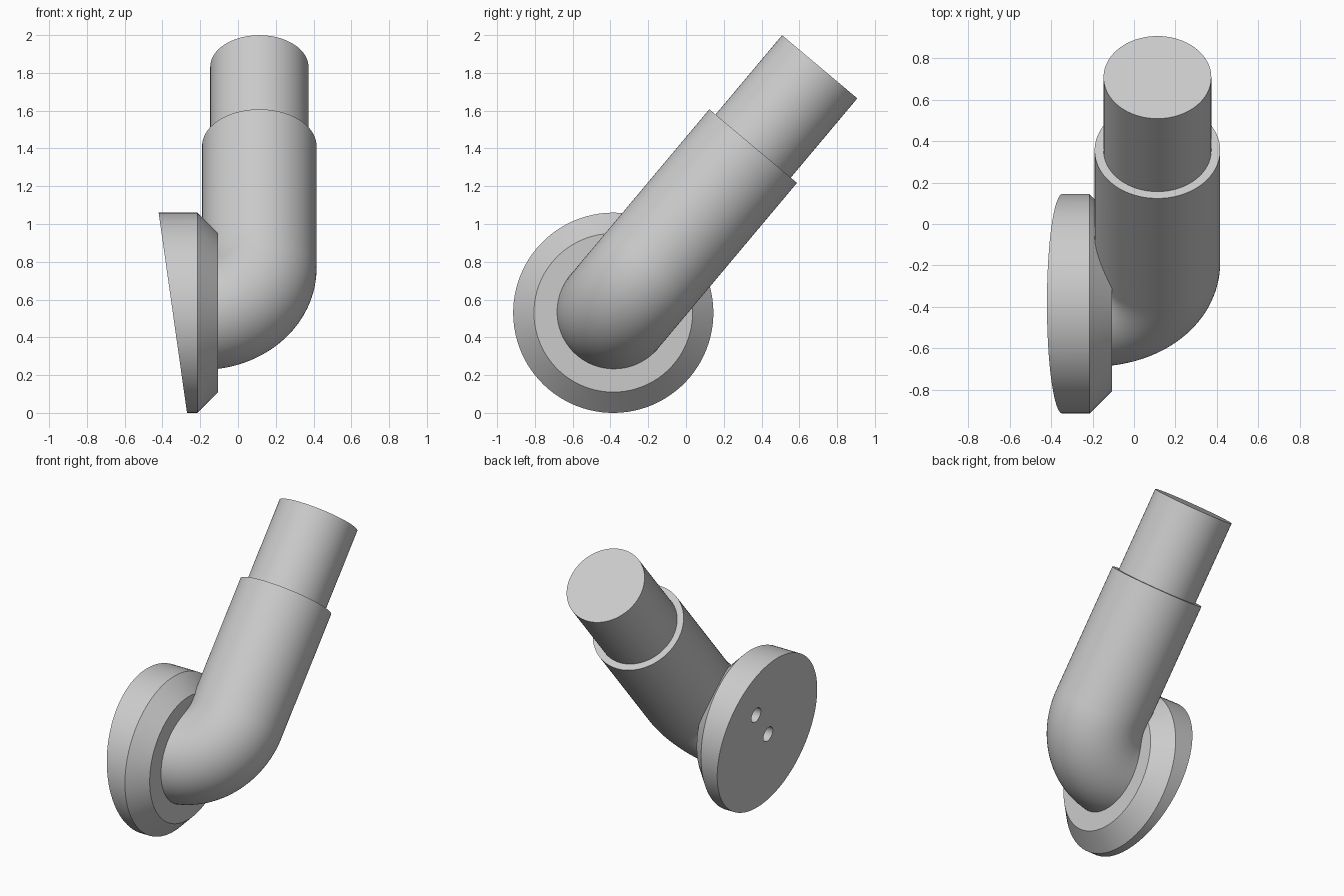
import bpy
import bmesh
import math
from mathutils import Vector

if "Cube" in bpy.data.objects:
    bpy.data.objects.remove(bpy.data.objects["Cube"], do_unlink=True)

SIDES = 96
BASE = Vector((0, -0.385, 0.53))                 # flange centre in y and z
X = Vector((1, 0, 0))
TILT = math.radians(50)
ARM = Vector((0, math.cos(TILT), math.sin(TILT)))  # direction of the straight arm
SIDE = X.cross(ARM)                              # normal of the bend plane
ARM_X = 0.113
BEND = 0.31

grey = bpy.data.materials.new("plain_grey")
grey.use_nodes = True
grey.diffuse_color = (0.6, 0.6, 0.6, 1)
grey.node_tree.nodes["Principled BSDF"].inputs["Base Color"].default_value = (0.6, 0.6, 0.6, 1)


def loft(name, stations, cut=None):
    """Closed round body through (centre, direction, radius) stations."""
    bm = bmesh.new()
    rings = []
    for centre, normal, radius in stations:
        v = normal.cross(SIDE)
        rings.append([bm.verts.new(centre + radius * (math.cos(a) * SIDE + math.sin(a) * v))
                      for a in (2 * math.pi * i / SIDES for i in range(SIDES))])
    for low, high in zip(rings, rings[1:]):
        for i in range(SIDES):
            j = (i + 1) % SIDES
            bm.faces.new((low[i], low[j], high[j], high[i]))
    bm.faces.new(rings[0])
    bm.faces.new(rings[-1])
    if cut:
        geom = bm.verts[:] + bm.edges[:] + bm.faces[:]
        res = bmesh.ops.bisect_plane(bm, geom=geom, plane_co=cut[0], plane_no=cut[1], clear_inner=True)
        edges = [e for e in res["geom_cut"] if isinstance(e, bmesh.types.BMEdge)]
        bmesh.ops.holes_fill(bm, edges=edges)
    bmesh.ops.recalc_face_normals(bm, faces=bm.faces[:])
    mesh = bpy.data.meshes.new(name)
    bm.to_mesh(mesh)
    bm.free()
    mesh.materials.append(grey)
    obj = bpy.data.objects.new(name, mesh)
    bpy.context.collection.objects.link(obj)
    return obj


def activate(obj):
    bpy.ops.object.select_all(action="DESELECT")
    obj.select_set(True)
    bpy.context.view_layer.objects.active = obj


# Wall flange: bevelled disc with a slanted back face
flange = loft("wall_flange",
              [(BASE + X * x, X, r) for x, r in ((-0.6, 0.53), (-0.215, 0.53), (-0.105, 0.42))],
              cut=(BASE - X * 0.345, Vector((1.06, 0, 0.15)).normalized()))

# Two screw holes in the back of the flange
for offset in (-0.02, 0.245):
    spot = BASE + ARM * offset
    drill = loft("hole_cutter", [(spot + X * x, X, 0.05) for x in (-0.6, -0.21)])
    drill.hide_render = True
    activate(flange)
    mod = flange.modifiers.new("hole", "BOOLEAN")
    mod.operation = "DIFFERENCE"
    mod.solver = "EXACT"
    mod.object = drill
    bpy.ops.object.modifier_apply(modifier=mod.name)
    bpy.data.objects.remove(drill, do_unlink=True)

# Elbow pipe: quarter bend followed by a straight sleeve
stations = []
STEPS = 32
for k in range(STEPS + 1):
    a = math.pi / 2 * k / STEPS
    centre = BASE + X * (ARM_X - BEND + BEND * math.sin(a)) + ARM * BEND * (1 - math.cos(a))
    stations.append((centre, X * math.cos(a) + ARM * math.sin(a), 0.303))
axis = BASE + X * ARM_X
stations.append((axis + ARM * 1.152, ARM, 0.303))
elbow = loft("elbow_pipe", stations)

# Narrower tube leaving the sleeve
tube = loft("inner_tube", [(axis + ARM * t, ARM, 0.26) for t in (1.1, 1.7)])

for part in (flange, elbow, tube):
    activate(part)
    bpy.ops.object.shade_smooth_by_angle(angle=math.radians(30))
